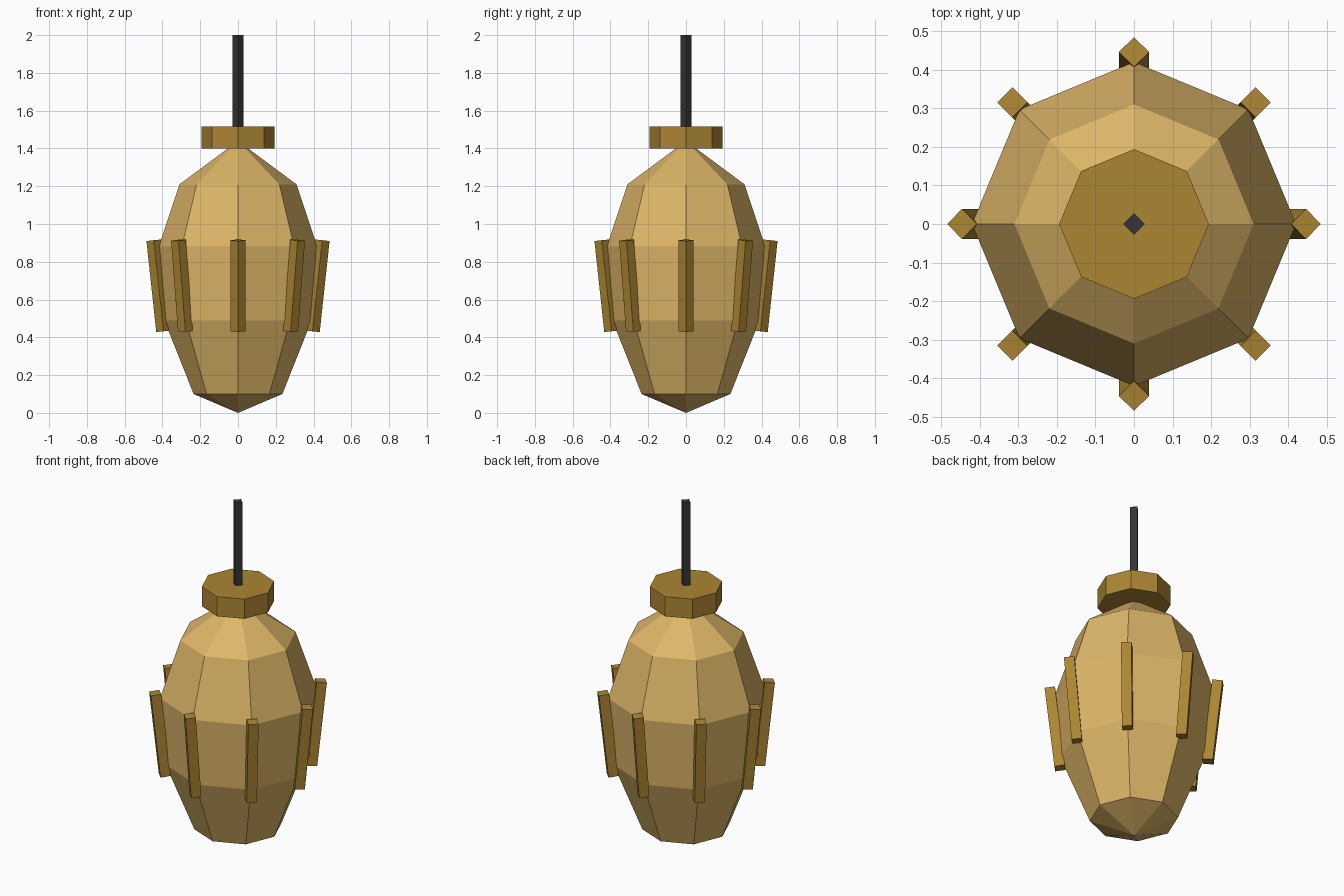
import bpy
import bmesh
import math
from mathutils import Vector

if "Cube" in bpy.data.objects:
    bpy.data.objects.remove(bpy.data.objects["Cube"])


def material(name, rgb):
    m = bpy.data.materials.new(name)
    m.diffuse_color = (*rgb, 1)
    m.use_nodes = True
    m.node_tree.nodes["Principled BSDF"].inputs["Base Color"].default_value = m.diffuse_color
    return m


tan = material("tan", (0.73, 0.47, 0.138))
bronze = material("bronze", (0.41, 0.238, 0.032))
black = material("black", (0.035, 0.035, 0.038))


def lathe(name, profile, sides, mat):
    """Flat-sided solid from (radius, z) points, with a corner on each axis."""
    bm = bmesh.new()
    rings = []
    for r, z in profile:
        if r == 0:
            rings.append([bm.verts.new((0, 0, z))] * sides)
        else:
            rings.append([bm.verts.new((r * math.cos(a), r * math.sin(a), z))
                          for a in (math.tau * i / sides for i in range(sides))])
    for low, high in zip(rings, rings[1:]):
        for i in range(sides):
            j = (i + 1) % sides
            corners = [low[i], low[j], high[j], high[i]]
            bm.faces.new(list(dict.fromkeys(corners)))
    # Close open ends
    if profile[0][0] > 0:
        bm.faces.new(rings[0][::-1])
    if profile[-1][0] > 0:
        bm.faces.new(rings[-1])
    mesh = bpy.data.meshes.new(name)
    bm.to_mesh(mesh)
    bm.free()
    mesh.materials.append(mat)
    obj = bpy.data.objects.new(name, mesh)
    bpy.context.collection.objects.link(obj)
    return obj


# Egg-shaped body, collar and hanging rod
lathe("body", [(0, 0), (0.235, 0.10), (0.39, 0.49), (0.42, 0.88),
               (0.31, 1.21), (0, 1.44)], 8, tan)
lathe("collar", [(0.194, 1.40), (0.194, 1.515)], 8, bronze)
lathe("rod", [(0.028, 1.42), (0.028, 2.0)], 4, black)

# Ring of square bars leaning outward along the body
for k in range(8):
    a = math.tau * k / 8
    out = Vector((math.cos(a), math.sin(a), 0))
    bottom = out * 0.394 + Vector((0, 0, 0.432))
    top = out * 0.446 + Vector((0, 0, 0.914))
    axis = top - bottom
    half = axis.length / 2
    bar = lathe(f"bar_{k + 1}", [(0.039, -half), (0.039, half)], 4, bronze)
    bar.location = (top + bottom) / 2
    bar.rotation_mode = 'QUATERNION'
    bar.rotation_quaternion = Vector((0, 0, 1)).rotation_difference(axis)
